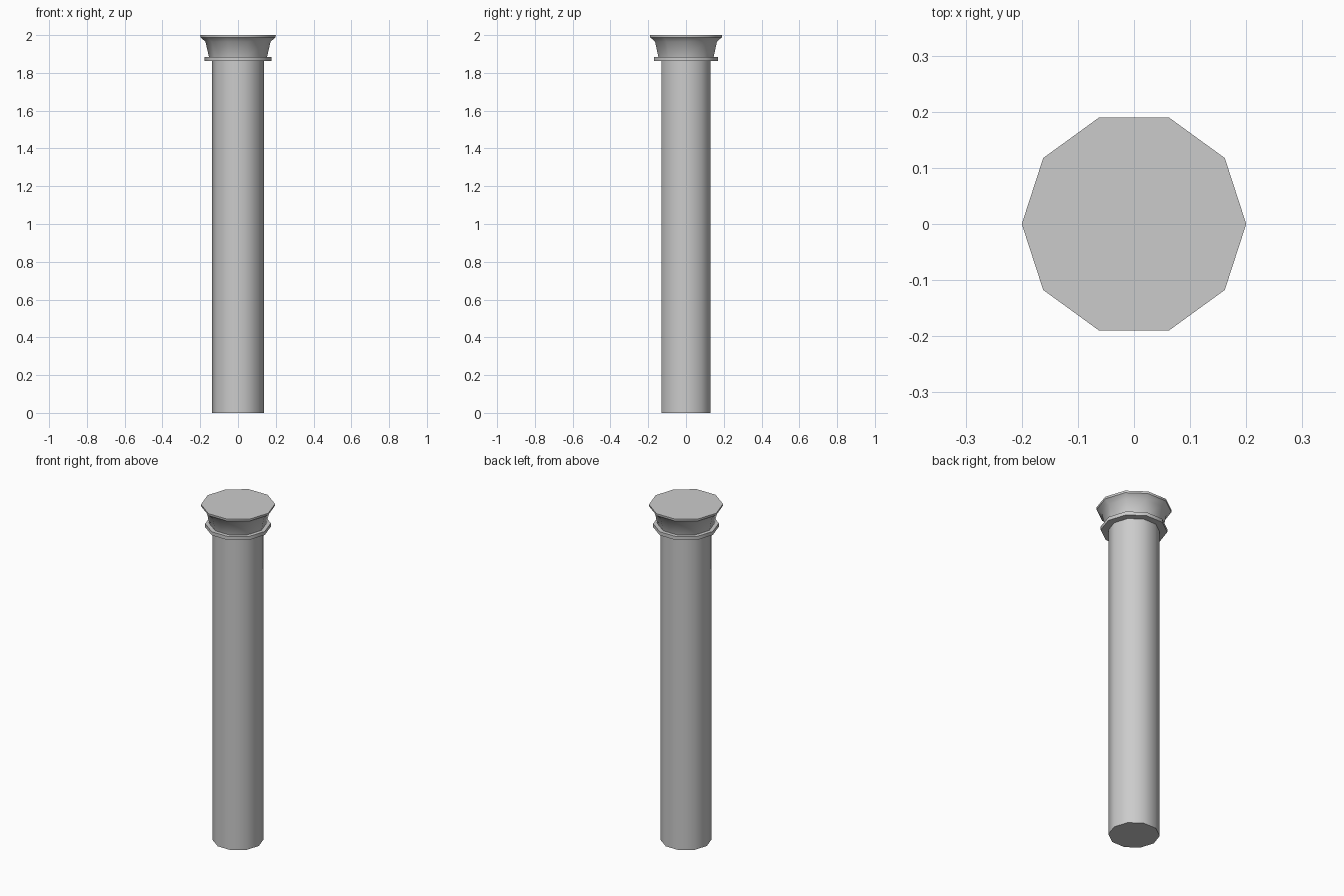
import bpy
import bmesh
import math

SIDES = 10

default_cube = bpy.data.objects.get("Cube")
if default_cube:
    bpy.data.objects.remove(default_cube, do_unlink=True)

# Plain stone grey
stone = bpy.data.materials.new("stone_grey")
stone.use_nodes = True
grey = (0.6, 0.6, 0.6, 1.0)
stone.diffuse_color = grey
stone.node_tree.nodes["Principled BSDF"].inputs["Base Color"].default_value = grey


def turned_part(name, profile):
    """Closed ten-sided solid from (radius, height) points, bottom to top."""
    bm = bmesh.new()
    rings = []
    for radius, z in profile:
        angles = [math.tau * i / SIDES for i in range(SIDES)]
        rings.append([bm.verts.new((radius * math.cos(a), radius * math.sin(a), z))
                      for a in angles])
    for low, high in zip(rings, rings[1:]):
        for i in range(SIDES):
            j = (i + 1) % SIDES
            bm.faces.new((low[i], low[j], high[j], high[i]))
    bm.faces.new(rings[0][::-1])
    bm.faces.new(rings[-1])
    mesh = bpy.data.meshes.new(name)
    bm.to_mesh(mesh)
    bm.free()
    mesh.materials.append(stone)
    obj = bpy.data.objects.new(name, mesh)
    bpy.context.collection.objects.link(obj)
    bpy.ops.object.select_all(action='DESELECT')
    obj.select_set(True)
    bpy.context.view_layer.objects.active = obj
    bpy.ops.object.shade_smooth_by_angle(angle=math.radians(40))
    return obj


# Straight shaft, collar ring and flared capital
turned_part("shaft", [(0.137, 0), (0.137, 1.87)])
turned_part("collar", [(0.177, 1.864), (0.177, 1.885)])
turned_part("capital", [(0.153, 1.88), (0.172, 1.965), (0.199, 1.988), (0.2, 2.0)])
